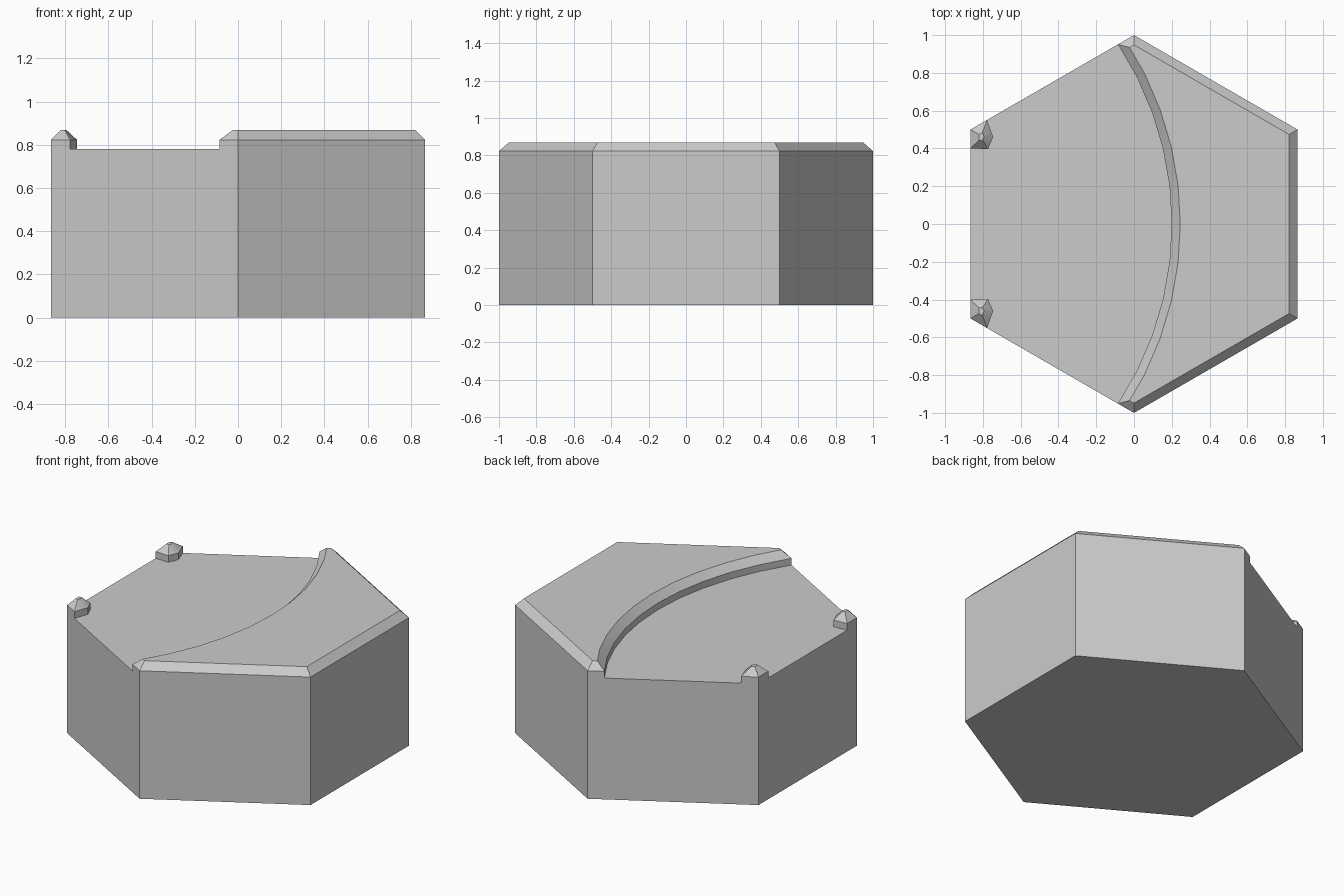
import bpy, bmesh, math
from mathutils import Vector

if "Cube" in bpy.data.objects:
    bpy.data.objects.remove(bpy.data.objects["Cube"])

FLOOR, RIM, TOP, BEV = 0.78, 0.823, 0.868, 0.045
S = math.sqrt(3) / 2
hexa = [(0, -1), (S, -0.5), (S, 0.5), (0, 1), (-S, 0.5), (-S, -0.5)]

bm = bmesh.new()


def face(points):
    bm.faces.new([bm.verts.new(p) for p in points])


def at(points, z):
    return [(x, y, z) for x, y in points]


def inset(poly, d):
    # mitred inward offset of a counter-clockwise outline
    out = []
    for i, p in enumerate(poly):
        p, a, b = Vector(p), Vector(poly[i - 1]), Vector(poly[(i + 1) % len(poly)])
        e, f = (p - a).normalized(), (b - p).normalized()
        n, m = Vector((-e.y, e.x)), Vector((-f.y, f.x))
        out.append(tuple(p + (n + m) * d / (1 + n.dot(m))))
    return out


def strip(lower, upper, closed):
    for i in range(len(lower) - (0 if closed else 1)):
        j = (i + 1) % len(lower)
        face([lower[i], lower[j], upper[j], upper[i]])


def raised(outline, bank):
    # vertical bank above the floor, bevelled rim and flat cap
    strip(at(bank, FLOOR), at(bank, RIM), False)
    inner = inset(outline, BEV)
    strip(at(outline, RIM), at(inner, TOP), True)
    face(at(inner, TOP))


def mirror(points):
    return [(x, -y) for x, y in reversed(points)]


# curved bank across the tile, front to back
end = (-0.085, 1 - 0.085 / math.sqrt(3))
R = (0.285 ** 2 + end[1] ** 2) / (2 * 0.285)
A = math.asin(end[1] / R)
arc = [(0.2 - R + R * math.cos(A * k / 5), R * math.sin(A * k / 5)) for k in range(-5, 6)]
raised(hexa[:4] + arc[::-1], arc)

# small corner mounds on the left
back = [(-0.778, 0.5 + (S - 0.778) / math.sqrt(3)), (-0.746, 0.46), (-0.773, 0.397), (-S, 0.4)]
front = mirror(back)
raised([hexa[4]] + back[::-1], back)
raised([hexa[5]] + front[::-1], front)

# low floor and underside
face(at(arc + back + front, FLOOR))
face(at(hexa, 0))

# right-hand outer walls
strip(at(hexa[:4], 0), at(hexa[:4], RIM), False)


# left-hand outer walls, notched down to the floor
def notched(a, p, q, b):
    face(at([a, b], 0) + at([b, q], RIM) + at([q, p], FLOOR) + at([p, a], RIM))


notched(hexa[3], arc[-1], back[0], hexa[4])
notched(hexa[4], back[-1], front[0], hexa[5])
notched(hexa[5], front[-1], arc[0], hexa[0])

bmesh.ops.remove_doubles(bm, verts=bm.verts, dist=0.0005)
bmesh.ops.recalc_face_normals(bm, faces=bm.faces)
mesh = bpy.data.meshes.new("hex_tile")
bm.to_mesh(mesh)
bm.free()
tile = bpy.data.objects.new("hex_tile", mesh)
bpy.context.collection.objects.link(tile)
bpy.context.view_layer.objects.active = tile
tile.select_set(True)
bpy.ops.object.shade_smooth_by_angle(angle=math.radians(30))
